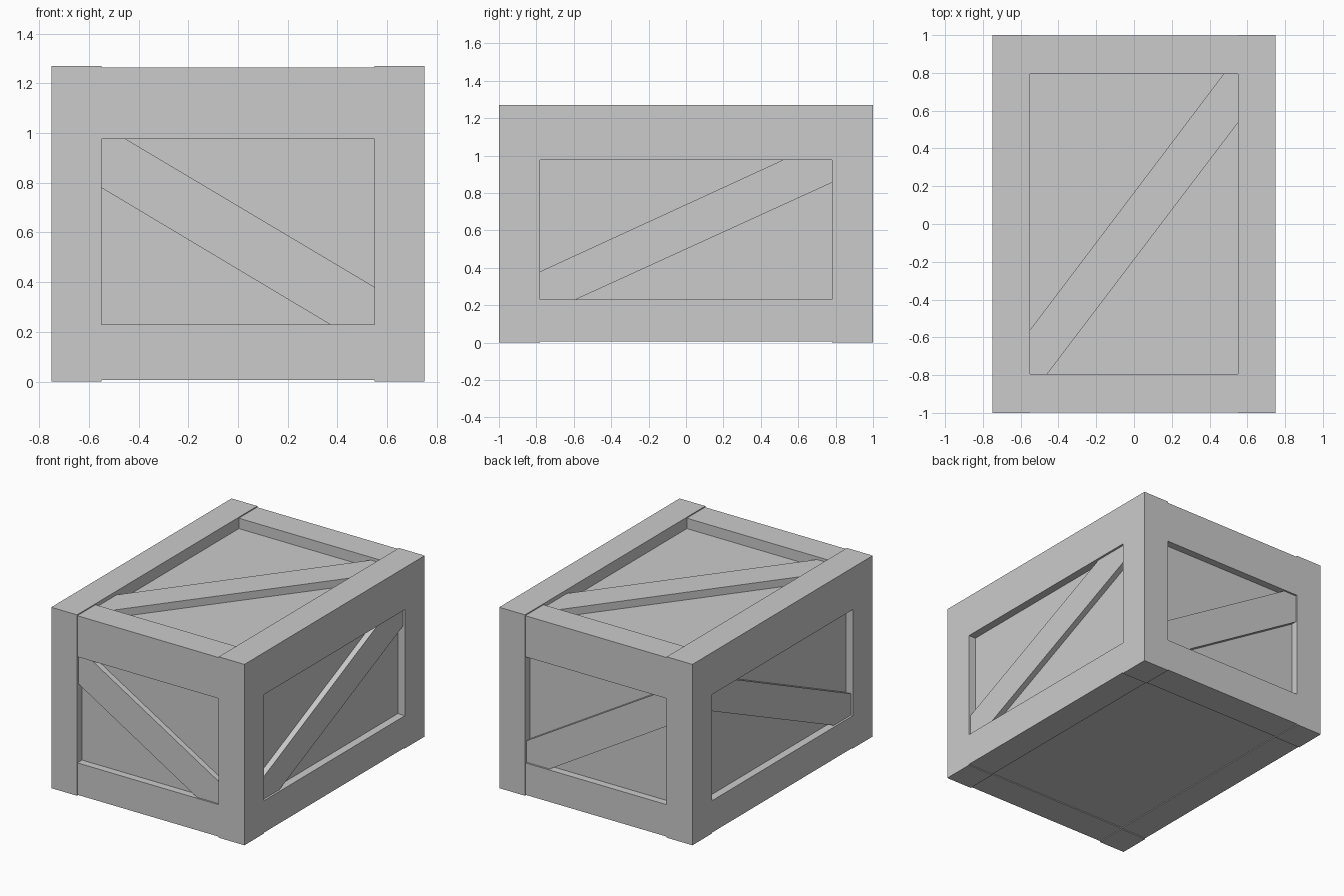
import bpy, bmesh
from mathutils import Vector

if "Cube" in bpy.data.objects:
    bpy.data.objects.remove(bpy.data.objects["Cube"])


def prism(name, pts, axis, lo, hi):
    """Extrude a 2D outline along an axis; pts are the two other coordinates in order."""
    def place(p, d):
        c = list(p)
        c.insert(axis, d)
        return Vector(c)
    bm = bmesh.new()
    a = [bm.verts.new(place(p, lo)) for p in pts]
    b = [bm.verts.new(place(p, hi)) for p in pts]
    n = len(pts)
    bm.faces.new(a)
    bm.faces.new(b)
    for i in range(n):
        bm.faces.new((a[i], a[(i + 1) % n], b[(i + 1) % n], b[i]))
    bmesh.ops.recalc_face_normals(bm, faces=bm.faces)
    me = bpy.data.meshes.new(name)
    bm.to_mesh(me)
    bm.free()
    ob = bpy.data.objects.new(name, me)
    bpy.context.collection.objects.link(ob)
    return ob


def box(name, x, y, z):
    x, y, z = sorted(x), sorted(y), sorted(z)
    return prism(name, [(x[0], y[0]), (x[1], y[0]), (x[1], y[1]), (x[0], y[1])], 2, *z)


X, Y, H = 0.75, 1.0, 1.27         # outer half sizes and height
XI, YI = 0.55, 0.78               # inner edges of the corner posts
ZB, ZT = 0.23, 0.975              # side opening bottom and top
DX, DY = 0.695, 0.945             # recessed panel planes
TOP = 1.22                        # post height, under the lid boards

# recessed wall, lid and floor panels
box("inner_panels", (-DX, DX), (-DY, DY), (0.012, 1.19))

for sx, nx in ((-1, "left"), (1, "right")):
    # corner posts
    for sy, ny in ((-1, "front"), (1, "back")):
        box(f"{ny}_{nx}_post", (sx * XI, sx * X), (sy * YI, sy * Y), (0, TOP))
    # side rails and long lid board
    box(f"{nx}_bottom_rail", (sx * XI, sx * X), (-YI, YI), (0.006, ZB))
    box(f"{nx}_top_rail", (sx * XI, sx * X), (-YI, YI), (ZT, TOP))
    box(f"{nx}_lid_board", (sx * XI, sx * X), (-Y, Y), (TOP, H))
    # side diagonal brace
    prism(f"{nx}_brace",
          [(-YI, ZB), (-0.59, ZB), (YI, 0.855), (YI, ZT), (0.515, ZT), (-YI, 0.38)],
          0, *sorted((sx * 0.68, sx * 0.735)))

for sy, ny in ((-1, "front"), (1, "back")):
    # end rails and short lid board
    box(f"{ny}_bottom_rail", (-XI, XI), (sy * YI, sy * 0.997), (0.006, ZB))
    box(f"{ny}_top_rail", (-XI, XI), (sy * 0.795, sy * 0.997), (ZT, TOP))
    box(f"{ny}_lid_board", (-XI, XI), (sy * 0.795, sy * 0.997), (TOP, 1.263))
    # end diagonal brace
    prism(f"{ny}_brace",
          [(-XI, ZT), (-XI, 0.78), (0.37, ZB), (XI, ZB), (XI, 0.38), (-0.45, ZT)],
          1, *sorted((sy * 0.93, sy * 0.985)))

# lid diagonal brace
prism("lid_brace",
      [(-XI, -0.795), (-0.46, -0.795), (XI, 0.535), (XI, 0.795), (0.475, 0.795), (-XI, -0.56)],
      2, 1.18, 1.243)
